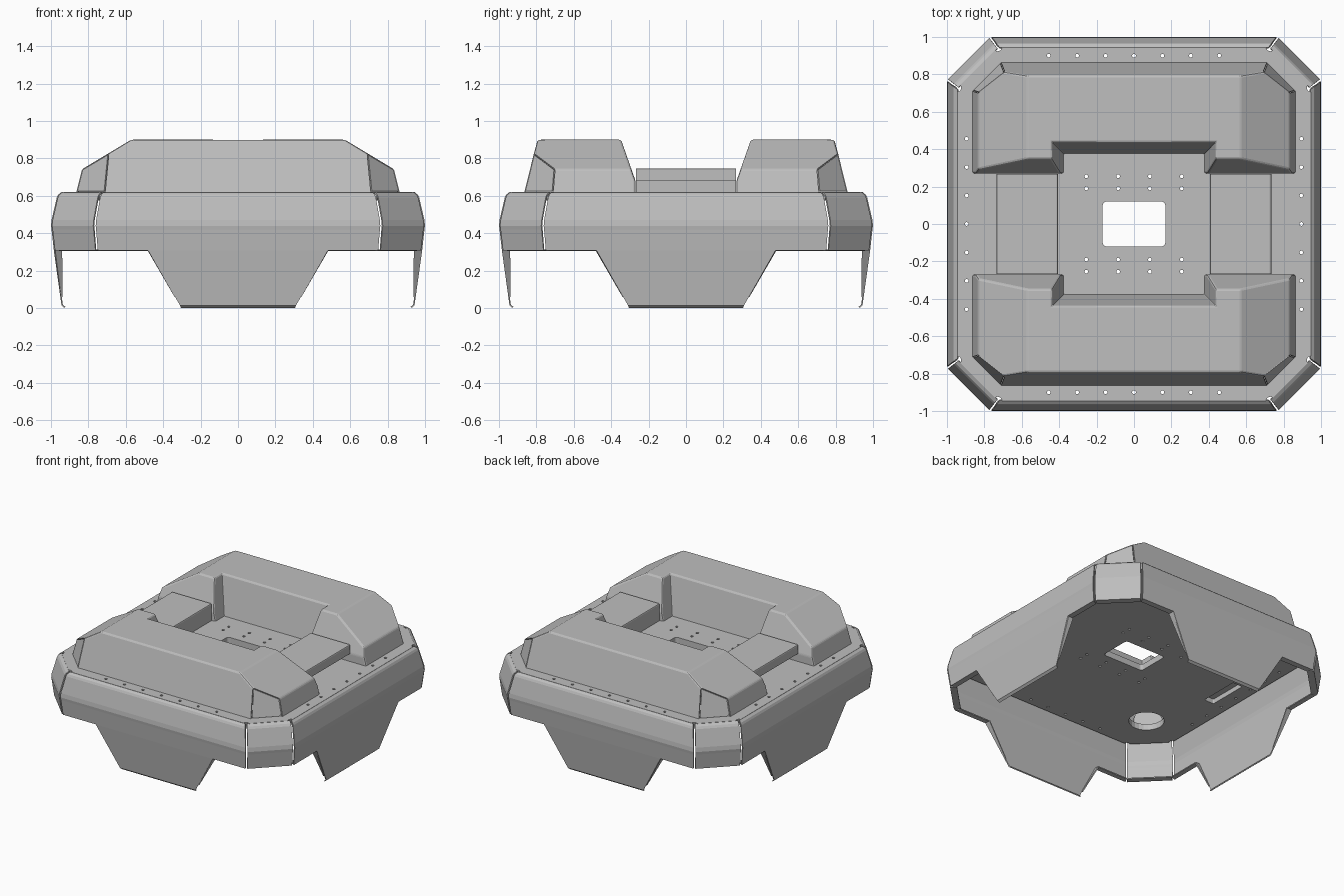
import bpy, bmesh, math
from mathutils import Vector, Matrix

cube = bpy.data.objects.get("Cube")
if cube:
    bpy.data.objects.remove(cube, do_unlink=True)

steel = bpy.data.materials.new("grey sheet metal")
steel.use_nodes = True
steel.diffuse_color = (0.52, 0.52, 0.52, 1)
steel.node_tree.nodes["Principled BSDF"].inputs["Base Color"].default_value = (0.52, 0.52, 0.52, 1)


def link(name, mesh):
    obj = bpy.data.objects.new(name, mesh)
    bpy.context.collection.objects.link(obj)
    mesh.materials.append(steel)
    return obj


def sheet(name, faces, mirror=(False, False), bend=0.0, thick=0.008):
    """Sheet metal part from corner-point faces, welded, mirrored, bent and thickened."""
    bm = bmesh.new()
    for points in faces:
        bm.faces.new([bm.verts.new(p) for p in points])
    bmesh.ops.remove_doubles(bm, verts=bm.verts, dist=0.0005)
    bmesh.ops.recalc_face_normals(bm, faces=bm.faces)
    mesh = bpy.data.meshes.new(name)
    bm.to_mesh(mesh)
    bm.free()
    obj = link(name, mesh)
    if any(mirror):
        m = obj.modifiers.new("Mirror", "MIRROR")
        m.use_axis = (mirror[0], mirror[1], False)
    if bend:
        b = obj.modifiers.new("Bend", "BEVEL")
        b.width, b.segments, b.limit_method = bend, 2, "ANGLE"
        b.angle_limit = math.radians(15)
    s = obj.modifiers.new("Thickness", "SOLIDIFY")
    s.thickness, s.offset = thick, 0
    return obj


# Thick deck slab
DECK, SLAB = 0.62, 0.045
half, cut = 0.945, 0.728
corners = [(cut, -half), (half, -cut), (half, cut), (cut, half),
           (-cut, half), (-half, cut), (-half, -cut), (-cut, -half)]
deck = sheet("deck", [[(x, y, DECK - SLAB / 2) for x, y in corners]], thick=SLAB)

# One cutter holding every deck opening
bm = bmesh.new()


def drill(x, y, r, sides=10):
    bmesh.ops.create_cone(bm, cap_ends=True, segments=sides, radius1=r, radius2=r,
                          depth=0.2, matrix=Matrix.Translation((x, y, DECK)))


def window(x, y, z, w, d, r):
    made = bmesh.ops.create_cube(bm, size=1, matrix=Matrix.Translation((x, y, z))
                                 @ Matrix.Diagonal((w, d, 0.2, 1)))
    edges = {e for v in made["verts"] for e in v.link_edges
             if abs(e.verts[0].co.z - e.verts[1].co.z) > 0.05}
    bmesh.ops.bevel(bm, geom=list(edges), offset=r, segments=4, profile=0.5, affect="EDGES")


window(0, 0, DECK, 0.335, 0.24, 0.02)
for s in (-1, 1):
    # blind slots in the underside
    window(s * 0.785, 0, DECK - 0.11, 0.08, 0.3, 0.01)
    for i in range(-3, 4):
        drill(i * 0.152, s * 0.9, 0.01)
        drill(s * 0.895, i * 0.152, 0.01)
    for x in (-0.255, -0.085, 0.085, 0.255):
        for y in (0.19, 0.255):
            drill(x, s * y, 0.01)
    for t in (-1, 1):
        drill(s * 0.63, t * 0.62, 0.12, 24)
for x, y in corners:
    drill(x, y, 0.022)
cut_mesh = bpy.data.meshes.new("deck_hole_cutter")
bm.to_mesh(cut_mesh)
bm.free()
cutter = link("deck_hole_cutter", cut_mesh)
cutter.hide_render = True
cutter.hide_set(True)
cutter.display_type = "WIRE"
hole = deck.modifiers.new("Openings", "BOOLEAN")
hole.operation, hole.object, hole.solver = "DIFFERENCE", cutter, "EXACT"

# Skirt cross-section from deck edge to lower rim: distance out, height
RIM = 0.31
profile = [(0.942, 0.616), (0.958, 0.604), (0.965, 0.59), (0.993, 0.47),
           (0.996, 0.44), (0.993, 0.42), (0.981, RIM)]
SEAM = 0.006


def side_skirt(name, turn):
    """Long panel with a hanging trapezoid flap and folded lips."""
    rot = Matrix.Rotation(turn, 3, "Z")
    faces = []
    for (r1, z1), (r2, z2) in zip(profile, profile[1:]):
        a, b = r1 * 0.77 - SEAM, r2 * 0.77 - SEAM
        faces.append([(-a, -r1, z1), (a, -r1, z1), (b, -r2, z2), (-b, -r2, z2)])
    # split the rim so the flap welds into the panel
    r, end = profile[-1][0], profile[-1][0] * 0.77 - SEAM
    last = faces.pop()
    faces.append(last[:3] + [(0.48, -r, RIM), (-0.48, -r, RIM)] + last[3:])
    faces.append([(-0.48, -r, RIM), (0.48, -r, RIM), (0.31, -0.94, 0.016), (-0.31, -0.94, 0.016)])
    faces.append([(-0.31, -0.94, 0.016), (0.31, -0.94, 0.016), (0.305, -0.925, 0.004), (-0.305, -0.925, 0.004)])
    for s in (-1, 1):
        faces.append([(s * 0.48, -r, RIM), (s * end, -r, RIM),
                      (s * (end - 0.02), -0.945, RIM), (s * 0.48, -0.945, RIM)])
        faces.append([(s * 0.48, -r, RIM), (s * 0.335, -0.946, 0.06),
                      (s * 0.335, -0.938, 0.06), (s * 0.48, -0.94, RIM)])
    sheet(name, [[rot @ Vector(p) for p in f] for f in faces])


def corner_skirt(name, turn):
    """Chamfered corner panel with a folded lower lip."""
    rot = Matrix.Rotation(turn, 3, "Z")
    rows = []
    for r, z in profile + [(profile[-1][0] - 0.035, RIM)]:
        a, b = Vector((r * 0.77, -r, z)), Vector((r, -r * 0.77, z))
        g = 0.02
        rows.append((a.lerp(b, g), b.lerp(a, g)))
    sheet(name, [[rot @ p for p in (u[0], u[1], v[1], v[0])] for u, v in zip(rows, rows[1:])])


for i, side in enumerate(("front", "left", "back", "right")):
    side_skirt(side + "_skirt", i * math.pi / 2)
    corner_skirt(side + "_corner_skirt", i * math.pi / 2)

# Raised housings front and back, described as one quarter
TOP, LOW, SILL = 0.896, 0.74, 0.68
top_out, top_in = (0.57, -0.79, TOP), (0.57, -0.35, TOP)
front_top, front_foot = (0.69, -0.81, 0.823), (0.71, -0.86, DECK)
end_top, end_foot = (0.83, -0.70, LOW), (0.86, -0.71, DECK)
in_top, in_sill, in_foot = (0.83, -0.295, LOW), (0.845, -0.274, SILL), (0.86, -0.274, DECK)
notch, notch_sill, notch_foot = (0.44, -0.35, TOP), (0.393, -0.274, SILL), (0.38, -0.274, DECK)
pocket, pocket_foot = (0.44, -0.44, TOP), (0.38, -0.38, DECK)
mid_out, mid_in = (0, -0.79, TOP), (0, -0.44, TOP)
mid_foot, mid_pocket = (0, -0.86, DECK), (0, -0.38, DECK)
sheet("housings", [
    [mid_out, top_out, top_in, notch, pocket, mid_in],
    [mid_foot, front_foot, front_top, top_out, mid_out],
    [top_out, front_top, end_top, in_top, top_in],
    [end_top, end_foot, in_foot, in_sill, in_top],
    [top_in, in_top, in_sill, notch_sill, notch],
    [in_sill, in_foot, notch_foot, notch_sill],
    [notch, notch_sill, notch_foot, pocket_foot, pocket],
    [pocket, pocket_foot, mid_pocket, mid_in],
], mirror=(True, True), bend=0.008)

# Housing corner plates, held slightly clear of their neighbours
plate = [Vector(p) for p in (front_top, front_foot, end_foot, end_top)]
center = sum(plate, Vector()) / 4
sheet("housing_corners", [[p.lerp(center, 0.05) for p in plate]], mirror=(True, True))

# Low side platforms between the housings, with a hanging outer lip
w, z = 0.268, 0.743
sheet("side_platforms", [
    [(0.41, -w, z), (0.73, -w, z), (0.73, w, z), (0.41, w, z)],
    [(0.73, -w, z), (0.73, w, z), (0.73, w, SILL), (0.73, -w, SILL)],
    [(0.41, -w, z), (0.41, w, z), (0.41, w, DECK), (0.41, -w, DECK)],
], mirror=(True, False), bend=0.005)
